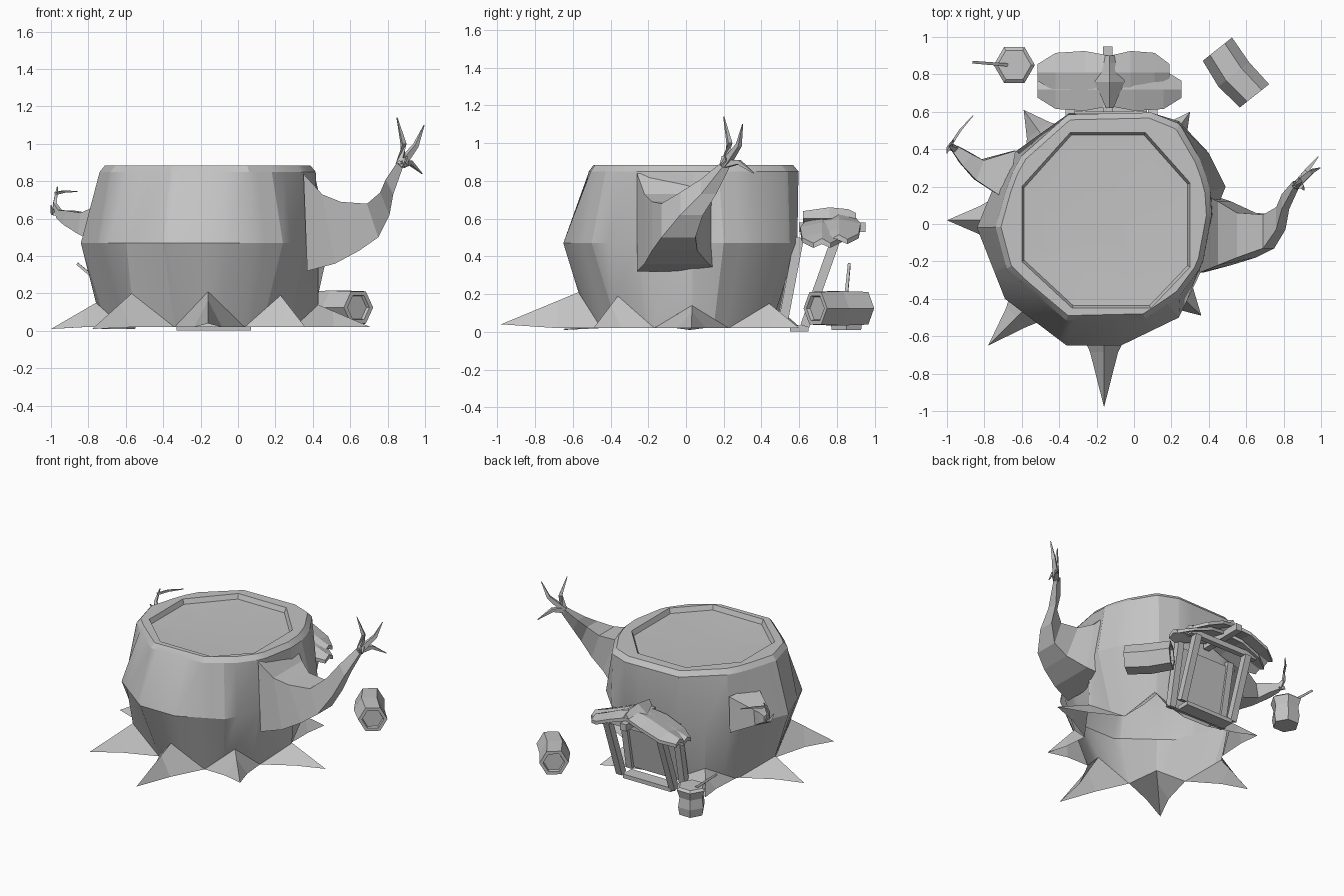
import bpy, bmesh, math
from mathutils import Vector, Matrix

if "Cube" in bpy.data.objects:
    bpy.data.objects.remove(bpy.data.objects["Cube"])

wood = bpy.data.materials.new("plain_grey")
wood.use_nodes = True
GREY = (0.55, 0.55, 0.55, 1)
wood.diffuse_color = GREY
wood.node_tree.nodes["Principled BSDF"].inputs["Base Color"].default_value = GREY


def finish(name, bm, smooth=None):
    bmesh.ops.remove_doubles(bm, verts=bm.verts, dist=1e-5)
    bmesh.ops.recalc_face_normals(bm, faces=bm.faces)
    mesh = bpy.data.meshes.new(name)
    bm.to_mesh(mesh)
    bm.free()
    mesh.materials.append(wood)
    ob = bpy.data.objects.new(name, mesh)
    bpy.context.collection.objects.link(ob)
    if smooth:
        bpy.ops.object.select_all(action="DESELECT")
        ob.select_set(True)
        bpy.context.view_layer.objects.active = ob
        bpy.ops.object.shade_smooth_by_angle(angle=math.radians(smooth))


def loft(name, rings, base=True, peak=None, smooth=None):
    """Skin equal rings; base closes the first, the last gets a cap or a fan to a peak."""
    bm = bmesh.new()
    loops = [[bm.verts.new(p) for p in ring] for ring in rings]
    n = len(loops[0])
    for a, b in zip(loops, loops[1:]):
        for i in range(n):
            j = (i + 1) % n
            bm.faces.new((a[i], a[j], b[j], b[i]))
    if base:
        bm.faces.new(loops[0])
    if peak:
        v = bm.verts.new(peak)
        for i in range(n):
            bm.faces.new((loops[-1][i], loops[-1][(i + 1) % n], v))
    else:
        bm.faces.new(loops[-1])
    finish(name, bm, smooth)


def tube(name, path, radii):
    """Square-section tapered tube along a path."""
    pts = [Vector(p) for p in path]
    rings = []
    for k, p in enumerate(pts):
        d = pts[min(k + 1, len(pts) - 1)] - pts[max(k - 1, 0)]
        q = d.to_track_quat("Z", "Y")
        rings.append([p + q @ Vector((radii[k] * math.cos(t), radii[k] * math.sin(t), 0))
                      for t in (math.pi * (i / 2 + .25) for i in range(4))])
    loft(name, rings)


def beam(name, a, b, w, d):
    """Rectangular beam from a to b."""
    a, b = Vector(a), Vector(b)
    bm = bmesh.new()
    rot = (b - a).to_track_quat("Z", "Y").to_matrix().to_4x4()
    bmesh.ops.create_cube(bm, size=1, matrix=Matrix.Translation((a + b) / 2) @ rot
                          @ Matrix.Diagonal((w, d, (b - a).length, 1)))
    finish(name, bm)


# Outlines of the stump at several heights
AXIS = Vector((-.16, 0, 0))
belly = [(.36, -.25), (.43, .05), (.49, .2), (.4, .38), (.24, .55), (.09, .59), (-.35, .59),
         (-.63, .39), (-.75, .2), (-.84, -.02), (-.69, -.4), (-.36, -.65), (-.07, -.65), (.24, -.5)]
crown = [(.36, -.22), (.41, .05), (.4, .2), (.35, .34), (.24, .53), (.09, .59), (-.35, .58),
         (-.62, .34), (-.69, .15), (-.74, -.04), (-.67, -.25), (-.36, -.51), (.06, -.5), (.24, -.38)]
rim = [(.3, -.23), (.3, .22), (.06, .49), (-.34, .49), (-.6, .2), (-.6, -.2), (-.33, -.45), (.09, -.45)]


def at_height(points, z, scale=1.0):
    return [AXIS + (Vector((x, y, 0)) - AXIS) * scale + Vector((0, 0, z)) for x, y in points]


def polar(degrees, r, z):
    t = math.radians(degrees)
    return AXIS + Vector((r * math.cos(t), r * math.sin(t), z))


def angle(p):
    return math.atan2(p.y, p.x - AXIS.x) % math.tau


def sample(outline, t):
    """Point of a closed outline in direction t from the axis."""
    side = Vector((-math.sin(t), math.cos(t), 0))
    ahead = Vector((math.cos(t), math.sin(t), 0))
    for a, b in zip(outline, outline[1:] + outline[:1]):
        da, db = (a - AXIS).dot(side), (b - AXIS).dot(side)
        if da <= 1e-7 and db > 1e-7:
            p = a.lerp(b, da / (da - db))
            if (p - AXIS).dot(ahead) > 0:
                return p


# Roots: ridge direction, ridge radius, ridge height and tip
roots = [(3, .59, .14, (.71, .03, .02)), (52, .56, .15, (.3, .6, .02)),
         (125, .56, .15, (-.59, .61, .02)), (178, .6, .15, (-1, .02, .01)),
         (227, .6, .2, (-.78, -.65, .01)), (270, .57, .21, (-.16, -.98, .04)),
         (317, .53, .19, (.36, -.49, .02))]
foot = []
skirts = []
for k, (deg, r, z, tip) in enumerate(roots):
    before, after = roots[k - 1][0], roots[(k + 1) % len(roots)][0]
    gaps = [min(((deg - before) % 360) / 2, 25), min(((after - deg) % 360) / 2, 25)]
    low = polar(deg - gaps[0], .49, .02)
    top = polar(deg, r, z)
    high = polar(deg + gaps[1], .49, .02)
    foot += [low, top, high]
    skirts.append((low, top, high, Vector(tip)))

# Stump body: hollow bulging trunk with a shallow octagonal recess on top
corners = foot + at_height(belly, 0) + at_height(rim, 0)
turns = sorted({round(angle(p), 3) for p in corners})
outlines = [foot, at_height(belly, .47), at_height(crown, .85, 1.01), at_height(crown, .885, .96),
            at_height(rim, .885), at_height(rim, .85, .97)]
loft("stump_body", [[sample(o, t) for t in turns] for o in outlines],
     base=False, peak=(-.22, -.08, .835), smooth=20)

for k, (low, top, high, tip) in enumerate(skirts):
    bm = bmesh.new()
    neck = top.lerp(tip, .28)
    out = Vector((tip.x - AXIS.x, tip.y, 0)).normalized()
    side = Vector((-out.y, out.x, 0)) * .075
    floor = Vector((neck.x, neck.y, .02))
    inner = [bm.verts.new(p) for p in (low, top, high)]
    outer = [bm.verts.new(p) for p in (floor - side, neck, floor + side)]
    end = bm.verts.new(tip)
    for i in range(2):
        bm.faces.new((inner[i], inner[i + 1], outer[i + 1], outer[i]))
        bm.faces.new((outer[i], outer[i + 1], end))
    finish(f"root_{k + 1}", bm)

# Large branch: square sections bending upward
sections = [  # lower x, z, upper x, z, near y, far y
    (.37, .32, .35, .84, -.26, .17), (.52, .36, .45, .73, -.22, .12),
    (.65, .43, .55, .69, -.18, .06), (.75, .5, .69, .68, -.13, .05),
    (.81, .62, .76, .74, -.03, .09), (.83, .73, .79, .81, .08, .16),
    (.88, .87, .85, .9, .19, .23)]
loft("large_branch", [[(a, y0, b), (a, y1, b), (c, y1, d), (c, y0, d)]
                      for a, b, c, d, y0, y1 in sections])
for k, (bend, tip) in enumerate([((.885, .23, 1.0), (.85, .2, 1.14)),
                                 ((.95, .28, .99), (.995, .3, 1.1)),
                                 ((.92, .28, .9), (.985, .36, .84)),
                                 ((.9, .2, .92), (.91, .18, .88))]):
    tube(f"large_twig_{k + 1}", [(.87, .21, .89), bend, tip], [.028, .017, .003])

# Small branch with forked twigs
tube("small_branch", [(-.66, .26, .57), (-.83, .29, .575), (-.9, .35, .605), (-.955, .4, .625)],
     [.19, .08, .055, .03])
tube("small_twig_up", [(-.955, .4, .625), (-.98, .42, .68), (-.965, .45, .77)], [.025, .013, .004])
tube("small_twig_side", [(-.975, .43, .735), (-.93, .5, .745), (-.86, .58, .745)], [.01, .009, .003])
tube("small_twig_short", [(-.955, .4, .625), (-.99, .41, .63), (-1, .38, .67)], [.025, .015, .004])

# Door, frame and step on the back
beam("door", (-.13, .5, .04), (-.13, .585, .47), .4, .04)
beam("door_step", (-.33, .6, .018), (.07, .6, .018), .1, .03)
for side, x in (("left", .1), ("right", -.34)):
    beam(f"porch_post_{side}", (x, .63, .03), (x, .79, .48), .05, .05)
    beam(f"door_jamb_{side}", (x, .51, .03), (x, .6, .5), .05, .05)
beam("porch_crossbeam", (-.42, .78, .49), (.16, .78, .49), .04, .04)

# Porch roof: leaf-shaped planks on both slopes
for row, (y, lift) in enumerate(((.72, 0), (.81, .02))):
    for side, s in (("left", 1), ("right", -1)):
        length = .385 if (row == 0 or s < 0) else .32
        rings = []
        for t, w, drop in ((0, .09, 0), (.35, .115, .03), (.75, .105, .085), (1, .045, .115)):
            x, z = -.13 + s * t * length, .605 + lift - drop
            rings.append([(x, y - w, z - .02), (x, y, z + .005), (x, y + w, z - .02),
                          (x, y + w, z - .045), (x, y, z - .025), (x, y - w, z - .045)])
        loft(f"roof_plank_{side}_{row + 1}", rings)
loft("roof_ridge", [[(-.13 - w, y, .6), (-.13, y, .6 + h), (-.13 + w, y, .6), (-.13, y, .57)]
                    for y, w, h in ((.62, .02, .04), (.76, .08, .06), (.86, .04, .05), (.9, .025, .03))])
beam("ridge_pole", (-.14, .6, .555), (-.14, .95, .555), .05, .05)


def hexagons(centres, radii, axis):
    q = Vector(axis).to_track_quat("Z", "Y")
    return [[Vector(c) + q @ Vector((r * math.cos(i * math.pi / 3), r * math.sin(i * math.pi / 3), 0))
             for i in range(6)] for c, r in zip(centres, radii)]


# Loose log with recessed ends
along = Vector((.62, -.78, 0))
mid = Vector((.545, .81, .125))
offsets = [-.14, -.16, -.16, 0, .16, .16, .14]
spots = [mid + along * o + Vector((-.012, -.01, 0)) * (o == 0) for o in offsets]
loft("log", hexagons(spots, [.07, .075, .1, .105, .1, .075, .07], along))

# Bucket with a dipper handle
loft("bucket", hexagons([(-.64, .85, z) for z in (.01, .07, .14, .2, .215)],
                        [.09, .1, .09, .11, .09], (0, 0, 1)))
tube("dipper_handle", [(-.67, .85, .2), (-.86, .865, .36)], [.012, .01])
